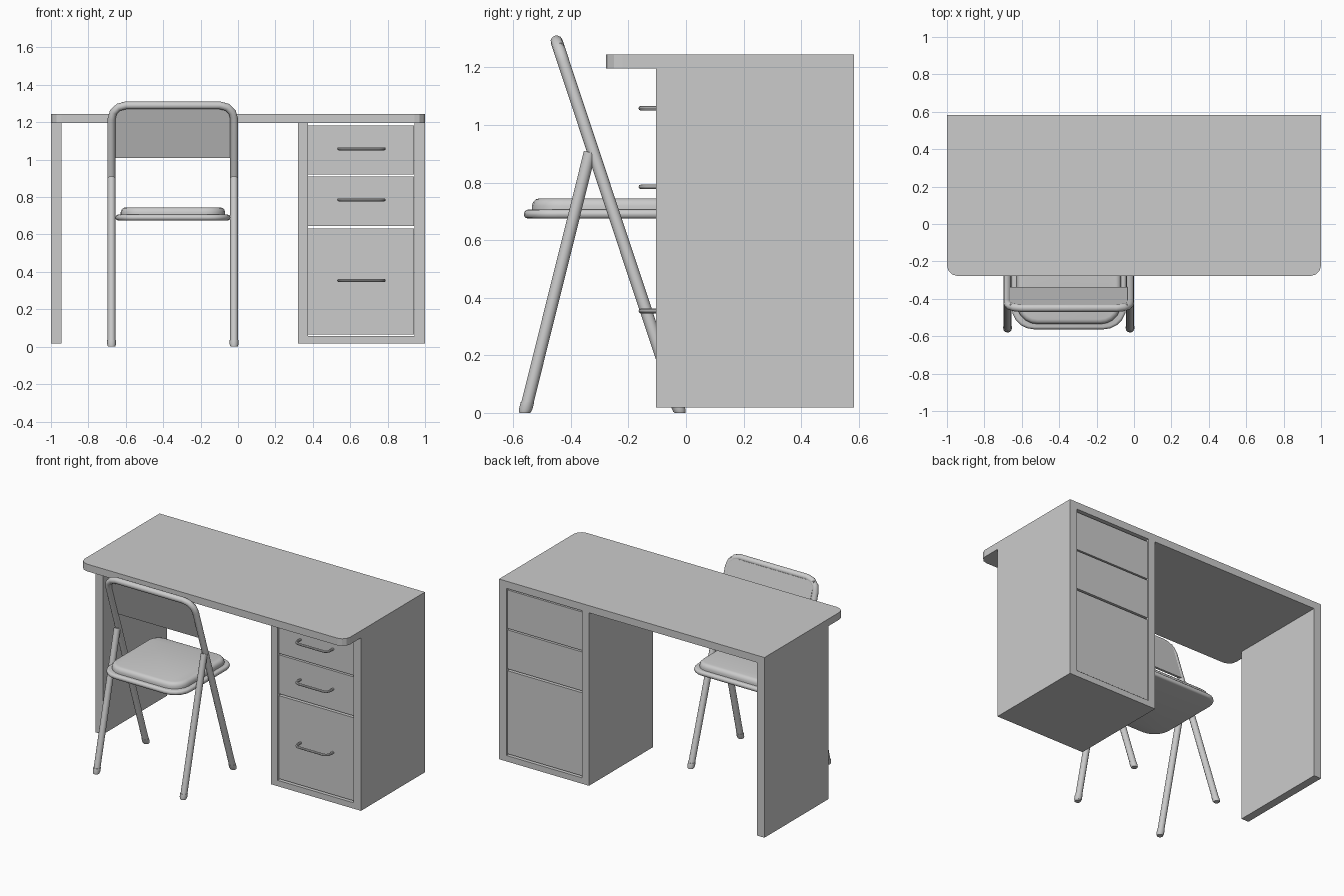
import bpy, bmesh
from math import sin, cos, pi
from mathutils import Vector

if "Cube" in bpy.data.objects:
    bpy.data.objects.remove(bpy.data.objects["Cube"])


def finish(name, bm, smooth=False):
    bmesh.ops.recalc_face_normals(bm, faces=bm.faces)
    me = bpy.data.meshes.new(name)
    bm.to_mesh(me)
    bm.free()
    ob = bpy.data.objects.new(name, me)
    bpy.context.collection.objects.link(ob)
    if smooth:
        shade(ob)
    return ob


def shade(ob):
    bpy.ops.object.select_all(action='DESELECT')
    ob.select_set(True)
    bpy.context.view_layer.objects.active = ob
    bpy.ops.object.shade_smooth_by_angle(angle=0.7)


def box(name, x0, x1, y0, y1, z0, z1):
    bm = bmesh.new()
    bmesh.ops.create_cube(bm, size=1)
    for v in bm.verts:
        v.co = ((x0 + x1) / 2 + v.co.x * (x1 - x0),
                (y0 + y1) / 2 + v.co.y * (y1 - y0),
                (z0 + z1) / 2 + v.co.z * (z1 - z0))
    return finish(name, bm)


def outline(x0, x1, y0, y1, r_front, r_back, seg):
    """Rectangle with rounded front and back corners, counter-clockwise."""
    pts = []
    for k, (x, y, sx, sy, r) in enumerate([
            (x0, y0, 1, 1, r_front), (x1, y0, -1, 1, r_front),
            (x1, y1, -1, -1, r_back), (x0, y1, 1, -1, r_back)]):
        for i in range(seg + 1 if r else 1):
            a = pi + k * pi / 2 + i / seg * pi / 2
            pts.append((x + sx * r + r * cos(a), y + sy * r + r * sin(a)) if r else (x, y))
    return pts


def slab(name, pts, z0, z1, top=0, bottom=0, seg=3, smooth=True):
    """Extruded outline with optional rounded top and bottom rims."""
    bm = bmesh.new()
    f = bm.faces.new([bm.verts.new((x, y, z0)) for x, y in pts])
    new = bmesh.ops.extrude_face_region(bm, geom=[f])['geom']
    for v in new:
        if isinstance(v, bmesh.types.BMVert):
            v.co.z = z1
    if f.is_valid is False or len(bm.faces) < len(pts) + 2:
        bm.faces.new([v for v in bm.verts if abs(v.co.z - z0) < 1e-6][:len(pts)])
    for z, w in ((z1, top), (z0, bottom)):
        if w:
            edges = [e for e in bm.edges if all(abs(v.co.z - z) < 1e-6 for v in e.verts)]
            bmesh.ops.bevel(bm, geom=edges, offset=w, segments=seg, profile=0.5, affect='EDGES')
    return finish(name, bm, smooth)


def rounded_path(pts, r, seg):
    """Polyline whose inner corners are replaced by short curves."""
    pts = [Vector(p) for p in pts]
    out = [pts[0]]
    for a, b, c in zip(pts, pts[1:], pts[2:]):
        p, q = b + (a - b).normalized() * r, b + (c - b).normalized() * r
        for i in range(seg + 1):
            t = i / seg * pi / 2
            out.append(b + (p - b) * (1 - sin(t)) + (q - b) * (1 - cos(t)))
    return out + [pts[-1]]


def tube(name, pts, radius, res=4):
    cu = bpy.data.curves.new(name, 'CURVE')
    cu.dimensions = '3D'
    cu.bevel_depth, cu.bevel_resolution, cu.use_fill_caps = radius, res, True
    sp = cu.splines.new('POLY')
    sp.points.add(len(pts) - 1)
    for p, co in zip(sp.points, pts):
        p.co = (*co, 1)
    ob = bpy.data.objects.new(name, cu)
    bpy.context.collection.objects.link(ob)
    bpy.ops.object.select_all(action='DESELECT')
    ob.select_set(True)
    bpy.context.view_layer.objects.active = ob
    bpy.ops.object.convert(target='MESH')
    shade(bpy.context.view_layer.objects.active)


# Desk: top, left panel and open-ended drawer cabinet
BACK, FRONT = 0.584, -0.105
slab("desk_top", outline(-1, 1, -0.278, BACK, 0.057, 0, 3), 1.196, 1.245, smooth=False)
box("left_panel", -1, -0.945, FRONT, BACK, 0.018, 1.196)
box("cabinet_inner_side", 0.322, 0.373, FRONT, BACK, 0.018, 1.196)
box("cabinet_outer_side", 0.943, 1, FRONT, BACK, 0.018, 1.196)
box("cabinet_bottom", 0.373, 0.943, FRONT, BACK, 0.018, 0.058)

# Drawers with bar handles
for i, (z0, z1, zh) in enumerate([(0.92, 1.182, 1.058), (0.645, 0.91, 0.785), (0.066, 0.632, 0.354)]):
    box(f"drawer_{i + 1}", 0.374, 0.942, FRONT + 0.01, BACK - 0.01, z0, z1)
    yh = FRONT - 0.052
    tube(f"drawer_handle_{i + 1}", rounded_path(
        [(0.538, FRONT + 0.015, zh), (0.538, yh, zh), (0.782, yh, zh), (0.782, FRONT + 0.015, zh)],
        0.03, 4), 0.008, 2)

# Chair back frame: one bent tube leaning away from the desk
XL, XR, R = -0.676, -0.021, 0.021


def lean(z):
    return -0.021 - 0.332 * z


tube("chair_back_frame", rounded_path(
    [(XL, lean(0.01), 0.01), (XL, lean(1.29), 1.29), (XR, lean(1.29), 1.29), (XR, lean(0.01), 0.01)],
    0.075, 3), R)

# Chair legs and rubber feet
for side, x in (("left", XL), ("right", XR)):
    tube(f"chair_leg_{side}", [(x, -0.557, 0.01), (x, -0.334, 0.905)], R)
    for end, y, d in (("outer", -0.56, 0.25), ("inner", -0.021, -0.332)):
        bm = bmesh.new()
        bmesh.ops.create_cone(bm, cap_ends=True, segments=12, radius1=0.019, radius2=0.0235, depth=0.012)
        top = [f for f in bm.faces if f.normal.z > 0.9]
        up = bmesh.ops.extrude_face_region(bm, geom=top)['geom']
        bmesh.ops.delete(bm, geom=top, context='FACES_ONLY')
        for v in up:
            if isinstance(v, bmesh.types.BMVert):
                v.co.z += 0.025
        for v in bm.verts:
            z = v.co.z + 0.006
            v.co = (x + v.co.x, y + v.co.y + d * z, z)
        finish(f"foot_{side}_{end}", bm, True)

# Backrest panel set into the frame
bm = bmesh.new()
bmesh.ops.create_cube(bm, size=1)
for v in bm.verts:
    z = 1.01 if v.co.z < 0 else 1.285
    v.co = ((XL + XR) / 2 + v.co.x * 0.63, lean(z) + 0.012 + v.co.y * 0.016, z)
finish("backrest", bm)

# Seat pan with rounded rim, and cushion
slab("seat_pan", outline(-0.655, -0.041, -0.563, 0.032, 0.12, 0.09, 5), 0.675, 0.706, 0.014, 0.014)
slab("seat_cushion", outline(-0.627, -0.069, -0.535, 0.006, 0.11, 0.08, 5), 0.7, 0.745, top=0.026)
